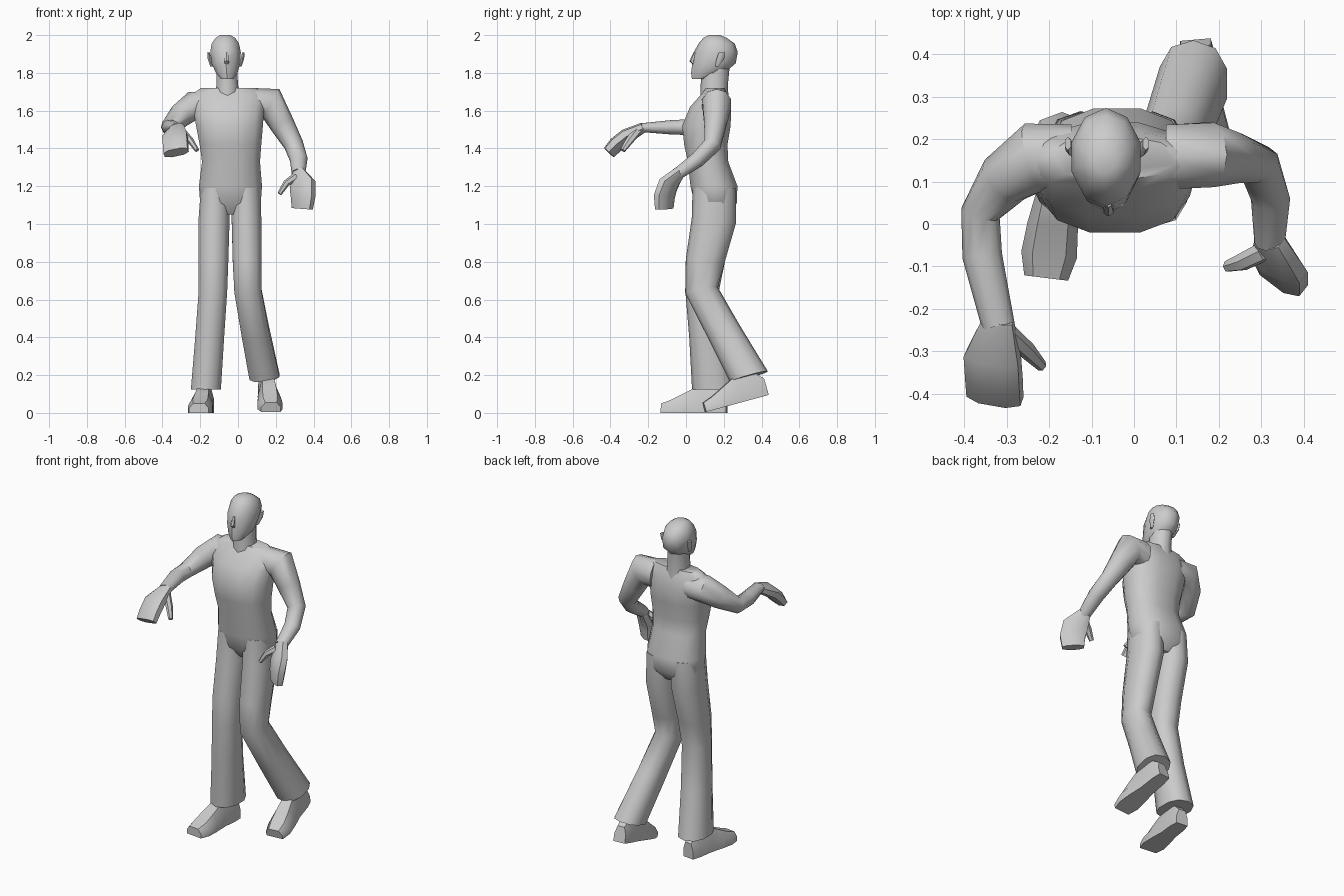
import bpy, bmesh, math
from mathutils import Vector, Matrix


def finish(name, sections, angle=48):
    """Skin a list of closed sections and cap both ends."""
    bm = bmesh.new()
    loops = [[bm.verts.new(p) for p in s] for s in sections]
    n = len(loops[0])
    for a, b in zip(loops, loops[1:]):
        for i in range(n):
            j = (i + 1) % n
            bm.faces.new((a[i], a[j], b[j], b[i]))
    bm.faces.new(loops[0][::-1])
    bm.faces.new(loops[-1])
    bmesh.ops.recalc_face_normals(bm, faces=bm.faces)
    me = bpy.data.meshes.new(name)
    bm.to_mesh(me)
    bm.free()
    ob = bpy.data.objects.new(name, me)
    bpy.context.collection.objects.link(ob)
    bpy.ops.object.select_all(action='DESELECT')
    ob.select_set(True)
    bpy.context.view_layer.objects.active = ob
    bpy.ops.object.shade_smooth_by_angle(angle=math.radians(angle))
    return ob


def loft(name, rings, ref=(1, 0, 0), n=10, power=2.0, normal=None, end_normal=None):
    """rings: (x, y, z, radius along ref, radius across)."""
    c = [Vector(r[:3]) for r in rings]
    sections = []
    for k, r in enumerate(rings):
        if normal:
            t = Vector(normal)
        elif end_normal and k == len(rings) - 1:
            t = Vector(end_normal).normalized()
        else:
            t = Vector()
            if k > 0:
                t += (c[k] - c[k - 1]).normalized()
            if k < len(c) - 1:
                t += (c[k + 1] - c[k]).normalized()
            t.normalize()
        u = Vector(ref)
        u = (u - t * u.dot(t)).normalized()
        v = t.cross(u)
        sec = []
        for i in range(n):
            a = 2 * math.pi * (i + 0.5) / n
            ca, sa = math.cos(a), math.sin(a)
            x = math.copysign(abs(ca) ** (2 / power), ca)
            y = math.copysign(abs(sa) ** (2 / power), sa)
            sec.append(c[k] + u * x * r[3] + v * y * r[4])
        sections.append(sec)
    return finish(name, sections)


def foot(name, heel, yaw, pitch):
    """Shoe running from the heel towards -y."""
    m = (Matrix.Translation(heel) @ Matrix.Rotation(math.radians(yaw), 4, 'Z')
         @ Matrix.Rotation(math.radians(pitch), 4, 'X'))
    sections = []
    for d, w, h in ((0, .036, .09), (.05, .045, .14), (.14, .047, .145),
                    (.22, .06, .105), (.29, .066, .07), (.345, .052, .05)):
        sec = [(-w, 0), (w, 0), (w, h * .5), (w * .6, h), (-w * .6, h), (-w, h * .5)]
        sections.append([m @ Vector((x, -d, z)) for x, z in sec])
    finish(name, sections, 40)


UP = (0, 0, 1)

# Torso and neck
loft("torso", [
    (-.042, .155, 1.05, .09, .07), (-.04, .157, 1.11, .165, .115),
    (-.04, .148, 1.20, .172, .128), (-.037, .117, 1.33, .158, .110),
    (-.04, .105, 1.42, .168, .118), (-.045, .108, 1.52, .182, .132),
    (-.05, .130, 1.62, .195, .112), (-.05, .150, 1.69, .195, .068),
    (-.05, .155, 1.72, .150, .050)], n=12, power=2.4, normal=UP)
loft("neck", [(-.055, .15, 1.66, .07, .075), (-.057, .15, 1.74, .060, .072),
              (-.06, .155, 1.82, .058, .075)], normal=UP)

# Head, nose and ears
loft("head", [
    (-.058, .075, 1.768, .034, .044), (-.060, .115, 1.80, .060, .088),
    (-.064, .148, 1.85, .080, .115), (-.066, .158, 1.91, .085, .116),
    (-.067, .162, 1.955, .076, .096), (-.067, .154, 1.985, .055, .062),
    (-.067, .150, 2.0, .028, .030)], normal=UP)
loft("nose", [(-.06, .048, 1.91, .008, .008), (-.06, .032, 1.862, .014, .014),
              (-.06, .045, 1.845, .012, .010)], n=6, normal=UP)
for side, label in ((-1, "left"), (1, "right")):
    x = -.064 + side * .084
    loft(label + "_ear", [(x - side * .008, .165, 1.835, .008, .010),
                          (x + side * .004, .182, 1.875, .010, .020),
                          (x + side * .008, .190, 1.908, .008, .016)],
         n=6, normal=UP)

# Trouser legs: one planted, one trailing with a bent knee
loft("planted_leg", [
    (-.120, .150, 1.19, .080, .115), (-.127, .148, 1.02, .086, .118),
    (-.130, .102, .80, .082, .104), (-.133, .085, .64, .079, .088),
    (-.150, .112, .40, .080, .095), (-.170, .148, .125, .083, .116)],
    power=2.3, normal=UP)
loft("trailing_leg", [
    (.042, .150, 1.19, .080, .115), (.045, .148, 1.02, .082, .118),
    (.048, .100, .80, .079, .102), (.052, .082, .65, .075, .088),
    (.092, .200, .43, .077, .090), (.140, .333, .192, .083, .104)],
    power=2.3, end_normal=(.1, .27, -.96))

# Shoes
foot("planted_foot", (-.165, .215, 0), -7, 0)
foot("trailing_foot", (.145, .435, .095), 5, 15)

# Arms
loft("raised_arm", [
    (-.150, .155, 1.625, .075, .080), (-.235, .158, 1.628, .078, .082),
    (-.305, .105, 1.575, .065, .066), (-.362, .025, 1.512, .046, .047),
    (-.358, -.075, 1.512, .040, .047), (-.320, -.240, 1.510, .024, .039)],
    ref=UP)
loft("lowered_arm", [
    (.080, .158, 1.635, .080, .085), (.175, .163, 1.638, .080, .088),
    (.232, .155, 1.530, .062, .066), (.295, .140, 1.420, .048, .052),
    (.322, .060, 1.340, .042, .047), (.320, -.045, 1.265, .033, .036)],
    ref=(0, 1, 0))

# Mitten hands with separate thumbs
loft("raised_hand", [
    (-.320, -.225, 1.512, .038, .025), (-.334, -.315, 1.465, .070, .036),
    (-.330, -.370, 1.420, .070, .036), (-.328, -.408, 1.378, .070, .030)],
    ref=(1, -.25, .12), n=8, power=2.6)
loft("raised_thumb", [
    (-.300, -.255, 1.495, .024, .020), (-.250, -.300, 1.440, .022, .017),
    (-.217, -.335, 1.390, .014, .012)], ref=(0, 1, 0), n=6)
loft("lowered_hand", [
    (.320, -.035, 1.275, .036, .030), (.342, -.095, 1.205, .076, .036),
    (.345, -.115, 1.145, .074, .036), (.340, -.115, 1.080, .064, .030)],
    ref=(.77, -.62, -.1), n=8, power=2.6)
loft("lowered_thumb", [
    (.305, -.065, 1.250, .024, .022), (.255, -.090, 1.215, .022, .018),
    (.220, -.100, 1.160, .014, .012)], ref=(0, 1, 0), n=6)
